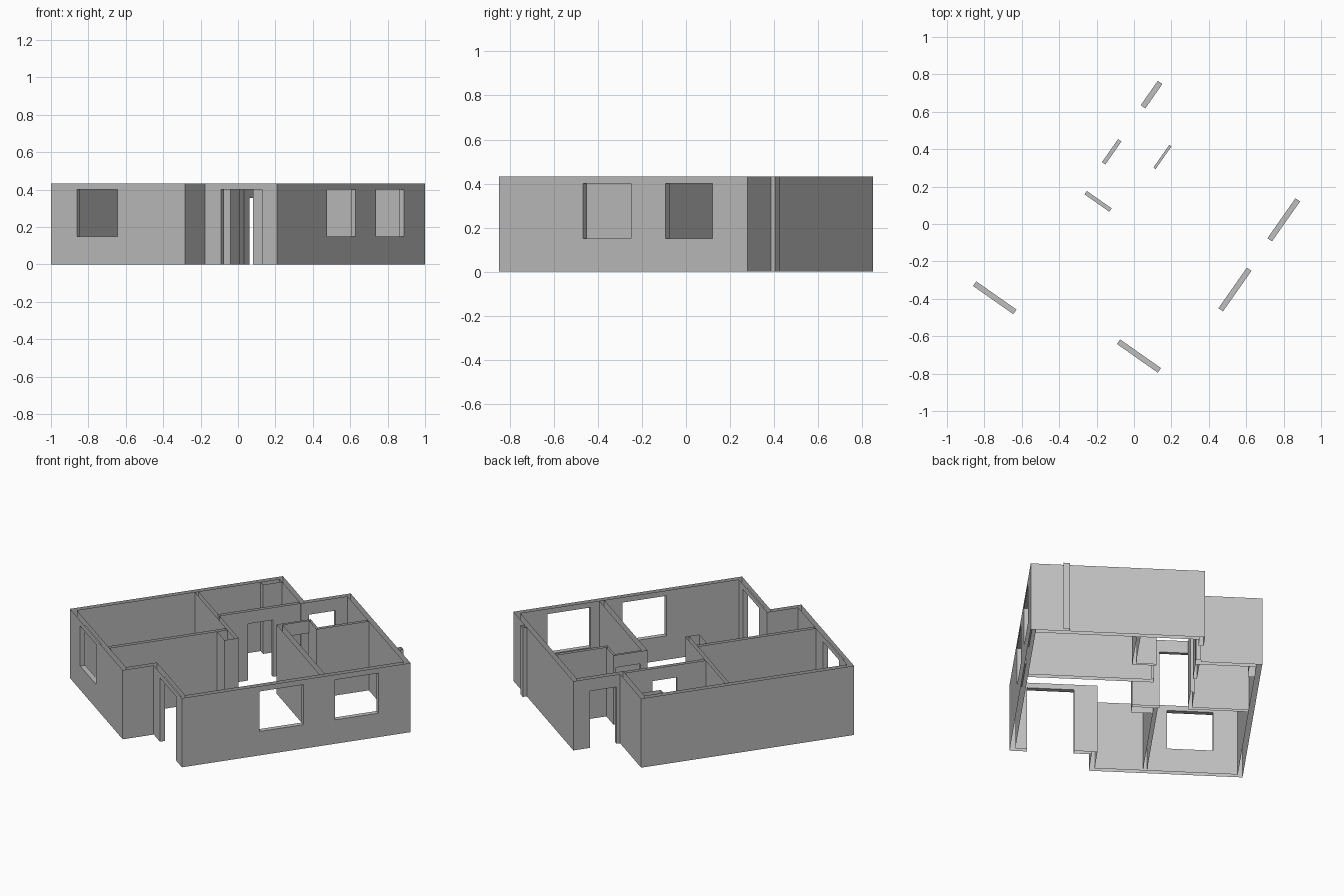
import bpy, bmesh, math
from mathutils import Matrix

cube = bpy.data.objects.get("Cube")
if cube:
    bpy.data.objects.remove(cube, do_unlink=True)

H = 0.433                                # wall height
TURN = Matrix.Rotation(math.radians(-35), 4, "Z")

plaster = bpy.data.materials.new("grey_plaster")
plaster.use_nodes = True
GREY = (0.52, 0.52, 0.52, 1)
plaster.diffuse_color = GREY
plaster.node_tree.nodes["Principled BSDF"].inputs["Base Color"].default_value = GREY


def box(name, u0, u1, v0, v1, z0=0.0, z1=H):
    bm = bmesh.new()
    bmesh.ops.create_cube(bm, size=1)
    size = Matrix.Diagonal((u1 - u0, v1 - v0, z1 - z0, 1))
    place = Matrix.Translation(((u0 + u1) / 2, (v0 + v1) / 2, (z0 + z1) / 2))
    bm.transform(place @ size)
    mesh = bpy.data.meshes.new(name)
    bm.to_mesh(mesh)
    bm.free()
    obj = bpy.data.objects.new(name, mesh)
    bpy.context.scene.collection.objects.link(obj)
    return obj


def combine(obj, other, operation):
    mod = obj.modifiers.new("combine", "BOOLEAN")
    mod.operation = operation
    mod.solver = "EXACT"
    mod.object = other
    bpy.context.view_layer.update()
    graph = bpy.context.evaluated_depsgraph_get()
    mesh = bpy.data.meshes.new_from_object(obj.evaluated_get(graph))
    obj.modifiers.clear()
    obj.data = mesh
    bpy.data.objects.remove(other, do_unlink=True)


def build(name, walls, openings=()):
    """Merge wall runs, cut the openings, leave the walls open above and below."""
    obj = box(name, *walls[0])
    for run in walls[1:]:
        combine(obj, box("run", *run), "UNION")
    for hole in openings:
        combine(obj, box("cutter", *hole), "DIFFERENCE")
    bm = bmesh.new()
    bm.from_mesh(obj.data)
    caps = [f for f in bm.faces if abs(f.normal.z) > 0.9
            and (f.calc_center_median().z < 0.01 or f.calc_center_median().z > H - 0.01)]
    bmesh.ops.delete(bm, geom=caps, context="FACES")
    bm.transform(TURN)
    bm.to_mesh(obj.data)
    bm.free()
    obj.data.materials.clear()
    obj.data.materials.append(plaster)
    return obj


T = 0.03                                 # outer wall thickness
W, E = -0.685, 0.658                     # outer faces of the long sides
S, N = -0.765, 0.802                     # outer faces of the short sides
PORCH_U, PORCH_V = 0.19, -0.578          # recessed entrance corner
STEP_U, STEP_V = -0.335, 0.52            # stepped back corner
SILL, HEAD, DOOR = 0.15, 0.40, 0.355

# Outer walls with three windows, an entrance and a side door
build("outer_walls", [
    (W, PORCH_U, S, S + T),
    (PORCH_U - T, PORCH_U, S, PORCH_V + T),
    (PORCH_U - T, E, PORCH_V, PORCH_V + T),
    (E - T, E, PORCH_V, N),
    (STEP_U, E, N - T, N),
    (STEP_U, STEP_U + T, STEP_V - T, N),
    (W, STEP_U + T, STEP_V - T, STEP_V),
    (W, W + T, S, STEP_V),
], [
    (-0.515, -0.252, S - T, S + 2 * T, SILL, HEAD),
    (E - 2 * T, E + T, -0.11, 0.155, SILL, HEAD),
    (E - 2 * T, E + T, 0.347, 0.608, SILL, HEAD),
    (0.293, 0.56, PORCH_V - T, PORCH_V + 2 * T, -0.1, HEAD),
    (STEP_U - T, STEP_U + 2 * T, 0.541, 0.70, -0.1, DOOR),
])

# Partitions around the hall, with their doorways
build("hall_partitions", [
    (W + T, 0.01, -0.022, 0.0),
    (-0.33, -0.308, -0.022, STEP_V - T),
    (-0.138, -0.115, S + T, -0.022),
], [
    (-0.308, -0.146, -0.1, 0.1, -0.1, DOOR),
    (-0.4, -0.25, 0.173, 0.323, -0.1, DOOR),
])

# Partitions around the rear room and closet
build("rear_partitions", [
    (-0.088, E - T, 0.265, 0.295),
    (-0.088, -0.074, 0.265, 0.47),
    (-0.088, 0.05, 0.456, 0.47),
    (0.03, 0.05, 0.456, N - T),
], [
    (-0.15, -0.02, 0.307, 0.455, -0.1, DOOR),
])

# Service shafts and the outside pilaster
build("hall_shaft", [(-0.115, 0.01, -0.085, -0.022)])
build("corner_shaft", [(W + T, -0.615, 0.375, STEP_V - T)])
build("outside_pilaster", [(0.437, 0.473, N, N + 0.024)])
